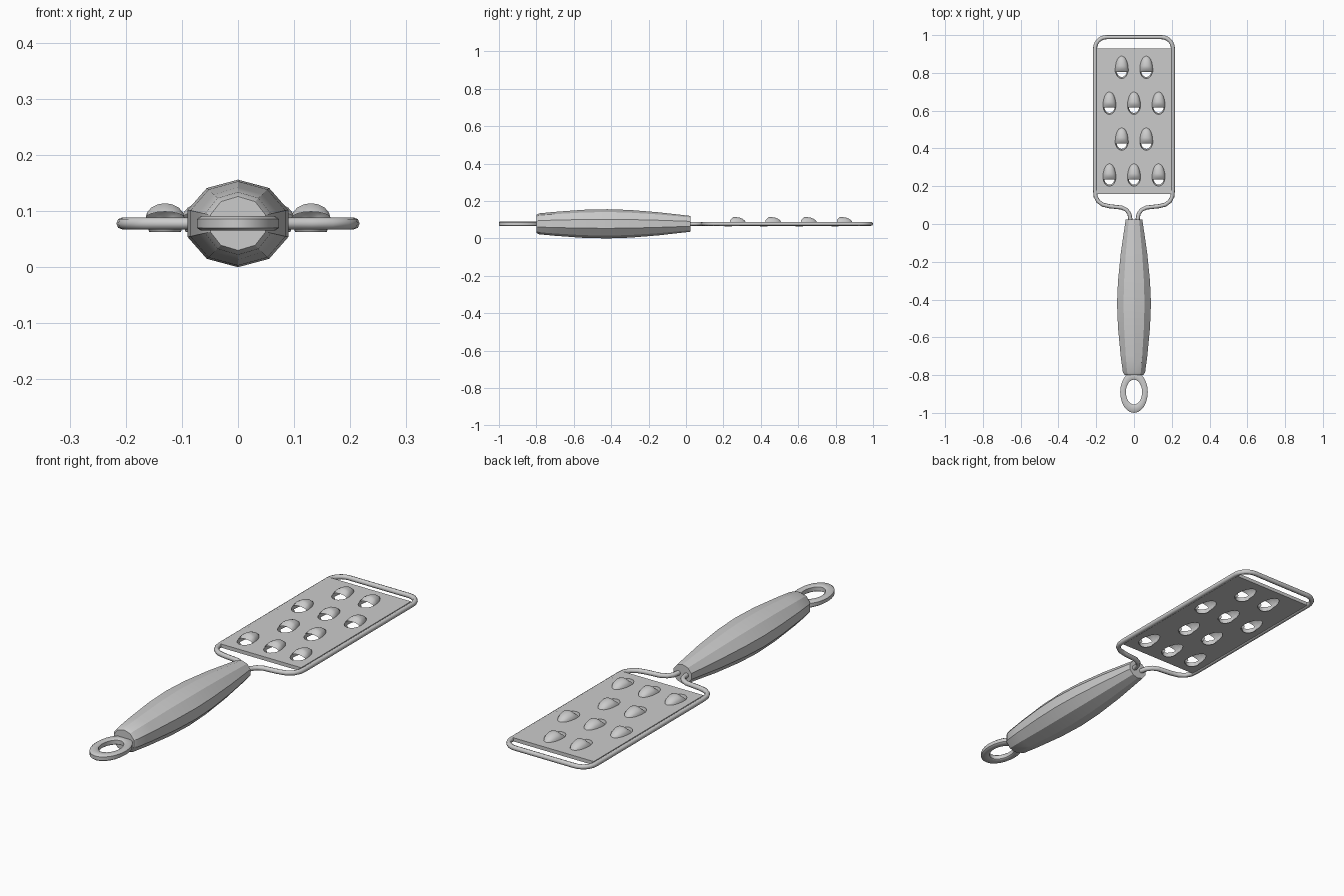
import bpy, bmesh
from math import sin, cos, pi, radians, sqrt

if "Cube" in bpy.data.objects:
    bpy.data.objects.remove(bpy.data.objects["Cube"])

MID = 0.078                      # height of the centre plane
PLATE_TOP, PLATE_BOTTOM = 0.088, 0.072

steel = bpy.data.materials.new("light grey steel")
steel.use_nodes = True
steel.diffuse_color = (0.6, 0.6, 0.6, 1)
steel.node_tree.nodes["Principled BSDF"].inputs["Base Color"].default_value = (0.6, 0.6, 0.6, 1)


def add_object(name, data, smooth=None):
    obj = bpy.data.objects.new(name, data)
    bpy.context.collection.objects.link(obj)
    data.materials.append(steel)
    bpy.ops.object.select_all(action="DESELECT")
    obj.select_set(True)
    bpy.context.view_layer.objects.active = obj
    if smooth:
        bpy.ops.object.shade_smooth_by_angle(angle=radians(smooth))
    return obj


def loft(name, rings, closed=True, caps=False, loop=False, smooth=None):
    """Skin a list of equally long point rings."""
    bm = bmesh.new()
    rows = [[bm.verts.new(p) for p in ring] for ring in rings]
    n = len(rows[0])
    for a, b in zip(rows, rows[1:] + rows[:1] if loop else rows[1:]):
        for i in range(n if closed else n - 1):
            j = (i + 1) % n
            bm.faces.new((a[i], a[j], b[j], b[i]))
    if caps:
        bm.faces.new(rows[0])
        bm.faces.new(rows[-1])
    bmesh.ops.recalc_face_normals(bm, faces=bm.faces)
    mesh = bpy.data.meshes.new(name)
    bm.to_mesh(mesh)
    bm.free()
    return add_object(name, mesh, smooth)


# Ten-sided handle: y, half width, half height
sections = [(-0.80, 0.052, 0.048), (-0.785, 0.062, 0.056), (-0.7, 0.074, 0.064),
            (-0.55, 0.089, 0.075), (-0.42, 0.0945, 0.078), (-0.3, 0.089, 0.074),
            (-0.15, 0.073, 0.062), (0.0, 0.05, 0.045), (0.025, 0.046, 0.042)]
loft("handle", [[(w * sin(k * pi / 5), y, MID + h * cos(k * pi / 5)) for k in range(10)]
                for y, w, h in sections], caps=True, smooth=30)

# Hanging ring with softened edges
section = [(0.043, 0.066, -0.009), (0.043, 0.066, 0.009), (0.048, 0.072, 0.013),
           (0.066, 0.104, 0.013), (0.073, 0.11, 0.008), (0.073, 0.11, -0.008),
           (0.066, 0.104, -0.013), (0.048, 0.072, -0.013)]
loft("hanging_ring", [[(rx * cos(a), -0.89 + ry * sin(a), MID + z) for rx, ry, z in section]
                      for a in (k * pi / 12 for k in range(24))], loop=True, smooth=40)

# Wire frame, mirrored from its right half
half = [(0.02, -0.03), (0.02, 0.03), (0.025, 0.055), (0.04, 0.075), (0.065, 0.087),
        (0.13, 0.094), (0.165, 0.102), (0.19, 0.12), (0.203, 0.145), (0.206, 0.18)]
half += [(0.146 + 0.06 * cos(k * pi / 12), 0.929 + 0.06 * sin(k * pi / 12)) for k in range(7)]
path = half + [(-x, y) for x, y in reversed(half)]
curve = bpy.data.curves.new("wire_frame", "CURVE")
curve.dimensions = "3D"
curve.bevel_depth = 0.0108
curve.bevel_resolution = 2
curve.use_fill_caps = True
spline = curve.splines.new("POLY")
spline.points.add(len(path) - 1)
for point, (x, y) in zip(spline.points, path):
    point.co = (x, y, MID, 1)
add_object("wire_frame", curve)
bpy.ops.object.convert(target="MESH")
bpy.ops.object.shade_smooth_by_angle(angle=radians(50))

# Tooth layout: alternating rows of three and two
teeth = [(x, 0.245 + 0.19 * row) for row in range(4)
         for x in ((-0.13, 0, 0.13) if row % 2 == 0 else (-0.065, 0.065))]
HALF_W, FRONT, BACK = 0.034, 0.045, 0.075


def footprint(x, y, z, scale=1.0):
    """Oval around a tooth: short in front of the blade, long behind it."""
    pts = []
    for k in range(16):
        a = k * pi / 8
        reach = BACK if sin(a) > 0 else FRONT
        pts.append((x + HALF_W * scale * cos(a), y + reach * scale * sin(a), z))
    return pts


# Plate with an oval opening under each tooth
plate = loft("grating_plate", [[(-0.198, 0.16, z), (0.198, 0.16, z), (0.198, 0.93, z), (-0.198, 0.93, z)]
                               for z in (PLATE_BOTTOM, PLATE_TOP)], caps=True)
cutters = bpy.data.collections.new("cutters")
bpy.context.scene.collection.children.link(cutters)
for x, y in teeth:
    cutter = loft("tooth_cutter", [footprint(x, y, 0.04), footprint(x, y, 0.14)], caps=True)
    bpy.context.collection.objects.unlink(cutter)
    cutters.objects.link(cutter)
    cutter.hide_render = True
boolean = plate.modifiers.new("openings", "BOOLEAN")
boolean.operand_type = "COLLECTION"
boolean.collection = cutters
boolean.solver = "EXACT"
bpy.ops.object.select_all(action="DESELECT")
plate.select_set(True)
bpy.context.view_layer.objects.active = plate
bpy.ops.object.modifier_apply(modifier="openings")
for cutter in list(cutters.objects):
    bpy.data.objects.remove(cutter)
bpy.data.collections.remove(cutters)

# Raised domes with a slanted cutting edge, and lips turned down in front
for x, y in teeth:
    arches = []
    for t, lift in ((-0.12, 0.012), (0.1, 0.027), (0.3, 0.027), (0.55, 0.024),
                    (0.75, 0.018), (0.9, 0.01), (1.0, 0.0)):
        w = HALF_W * sqrt(max(1 - max(t, 0) ** 2, 0.002)) + 0.001
        arches.append([(x + w * cos(k * pi / 8), y + BACK * t, PLATE_TOP - 0.001 + lift * sin(k * pi / 8))
                       for k in range(9)])
    loft("tooth_dome", arches, closed=False, smooth=45)
    lip = [footprint(x, y, z, s)[8:] + [footprint(x, y, z, s)[0]]
           for z, s in ((PLATE_TOP, 1.0), (0.073, 0.95), (0.063, 0.83))]
    loft("tooth_lip", lip, closed=False, smooth=45)
